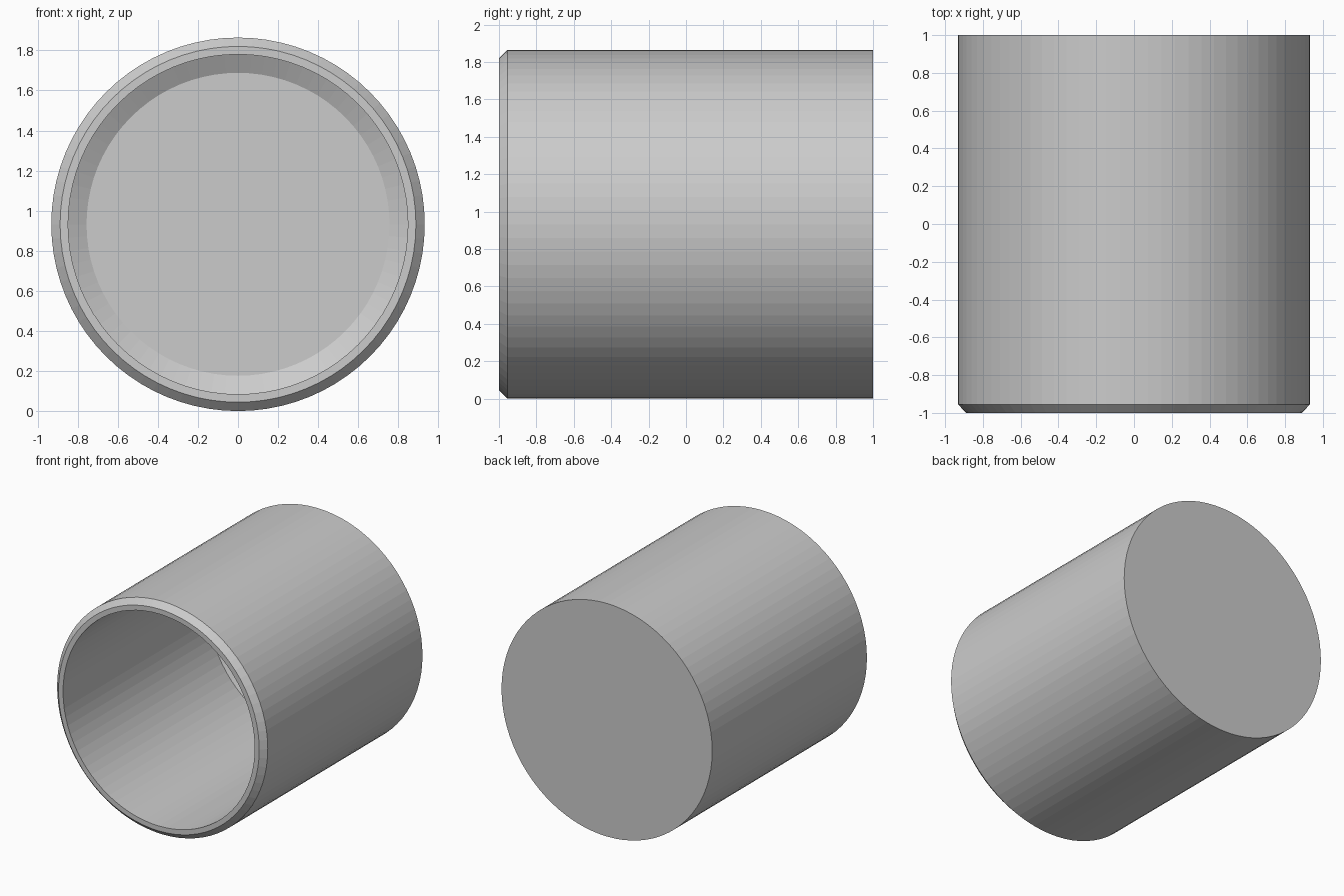
import bpy, bmesh, math

if "Cube" in bpy.data.objects:
    bpy.data.objects.remove(bpy.data.objects["Cube"])

SEGMENTS = 80
R = 0.932

# Cup half-section: (radius, y) from the closed back, round the rim, to the inner floor
profile = [(R, 1.0), (R, -0.955), (0.888, -1.0), (0.848, -1.0),
           (0.848, 0.83), (0.756, 0.88)]

bm = bmesh.new()
rings = []
for r, y in profile:
    rings.append([bm.verts.new((r * math.cos(2 * math.pi * i / SEGMENTS), y,
                                R + r * math.sin(2 * math.pi * i / SEGMENTS)))
                  for i in range(SEGMENTS)])

# Walls, chamfered rim and sloped inner corner
for a, b in zip(rings, rings[1:]):
    for i in range(SEGMENTS):
        j = (i + 1) % SEGMENTS
        bm.faces.new((a[i], a[j], b[j], b[i]))

# Back plate and inner floor
bm.faces.new(rings[0])
bm.faces.new(rings[-1])
bmesh.ops.recalc_face_normals(bm, faces=bm.faces)

mesh = bpy.data.meshes.new("cup_body")
bm.to_mesh(mesh)
bm.free()
cup = bpy.data.objects.new("cup_body", mesh)
bpy.context.collection.objects.link(cup)
